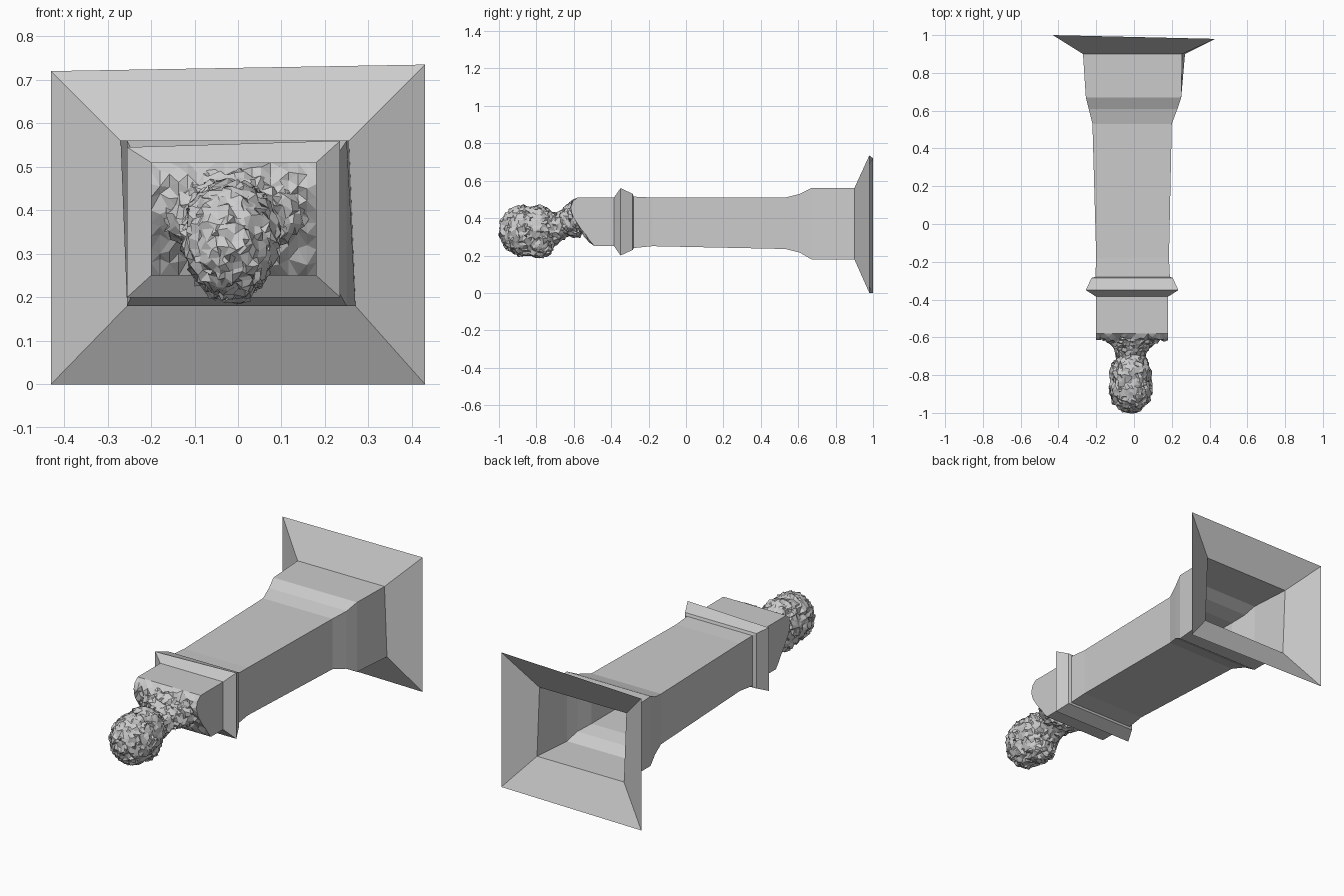
import bpy, bmesh, math, random
from mathutils import Matrix, Vector

if "Cube" in bpy.data.objects:
    bpy.data.objects.remove(bpy.data.objects["Cube"])

random.seed(4)


def finish(bm, name):
    bmesh.ops.recalc_face_normals(bm, faces=bm.faces[:])
    me = bpy.data.meshes.new(name)
    bm.to_mesh(me)
    bm.free()
    ob = bpy.data.objects.new(name, me)
    bpy.context.collection.objects.link(ob)
    return ob


def loft(bm, rings, cap=False):
    vs = [[bm.verts.new(p) for p in r] for r in rings]
    n = len(vs[0])
    for a, b in zip(vs, vs[1:]):
        for i in range(n):
            j = (i + 1) % n
            bm.faces.new((a[i], a[j], b[j], b[i]))
    if cap:
        bm.faces.new(vs[0])
        bm.faces.new(vs[-1])


def rect(y, x0, x1, z0, z1):
    return [(x0, y, z0), (x1, y, z0), (x1, y, z1), (x0, y, z1)]


# Hollow pillar with open flared foot, tapering shaft and collar moulding
bm = bmesh.new()
foot = [(-.43, 1, 0), (.43, .98, 0), (.43, .98, .735), (-.43, 1, .72)]
plinth = [(-.255, .9, .18), (.27, .9, .18), (.255, .9, .56), (-.27, .9, .56)]
collar = [(-.255, -.35, .2), (.235, -.35, .2), (.235, -.35, .56), (-.255, -.35, .545)]
loft(bm, [foot, plinth,
          rect(.67, -.255, .25, .18, .56),
          rect(.61, -.24, .23, .215, .53),
          rect(.53, -.22, .2, .235, .51),
          rect(-.18, -.2, .185, .25, .51),
          rect(-.28, -.205, .19, .24, .515),
          rect(-.285, -.225, .205, .23, .53),
          collar,
          rect(-.385, -.2, .18, .25, .51)])
finish(bm, "pillar")

# Chest block: smooth sides, roughly carved sloping end
profile = [(-.49, .25), (-.515, .28), (-.535, .31), (-.56, .34), (-.58, .37),
           (-.6, .4), (-.612, .43), (-.615, .46), (-.605, .49), (-.58, .51)]
bm = bmesh.new()
nx, x0, x1 = 18, -.2, .18
grid = []
for i in range(nx + 1):
    x = x0 + (x1 - x0) * i / nx
    col = []
    for k, (y, z) in enumerate(profile):
        inner = 0 < i < nx and 0 < k < len(profile) - 1
        j = .011 if inner else 0
        col.append(bm.verts.new((x, y + random.uniform(-j, j), z + random.uniform(-j, j))))
    grid.append(col)
for a, b in zip(grid, grid[1:]):
    for k in range(len(profile) - 1):
        bm.faces.new((a[k], a[k + 1], b[k + 1], b[k]))
ends = []
for col, x in ((grid[0], x0), (grid[-1], x1)):
    lo, hi = bm.verts.new((x, -.385, .25)), bm.verts.new((x, -.385, .51))
    bm.faces.new(col + [hi, lo])
    ends.append((lo, hi))
bm.faces.new([c[0] for c in grid] + [ends[1][0], ends[0][0]])
bm.faces.new([c[-1] for c in grid] + [ends[1][1], ends[0][1]])
bmesh.ops.triangulate(bm, faces=[f for f in bm.faces if len(f.verts) == 4])
finish(bm, "chest")

# Bearded head and neck, fused by voxels and roughened
bm = bmesh.new()


def blob(loc, size):
    m = Matrix.Translation(loc) @ Matrix.Diagonal((*size, 1))
    bmesh.ops.create_icosphere(bm, subdivisions=3, radius=1, matrix=m)


def oval(y, cx, cz, rx, rz, n=16):
    return [(cx + rx * math.cos(t * math.tau / n), y, cz + rz * math.sin(t * math.tau / n))
            for t in range(n)]


blob((-.018, -.875, .335), (.113, .125, .133))   # skull
blob((-.018, -.79, .35), (.108, .105, .118))     # hair at the back
blob((-.018, -.79, .265), (.085, .09, .078))     # beard
blob((-.018, -.885, .22), (.03, .035, .025))     # nose and brow
loft(bm, [oval(-.56, -.01, .395, .185, .105), oval(-.61, -.01, .395, .155, .095),
          oval(-.65, -.012, .375, .1, .085), oval(-.69, -.015, .345, .078, .08),
          oval(-.8, -.015, .34, .078, .08)], cap=True)
head = finish(bm, "head_and_neck")
bpy.context.view_layer.objects.active = head
head.select_set(True)
mod = head.modifiers.new("fuse", 'REMESH')
mod.mode = 'VOXEL'
mod.voxel_size = .018
bpy.ops.object.modifier_apply(modifier=mod.name)
for v in head.data.vertices:
    v.co += Vector([random.uniform(-.009, .009) for _ in range(3)])
for p in head.data.polygons:
    p.use_smooth = False
